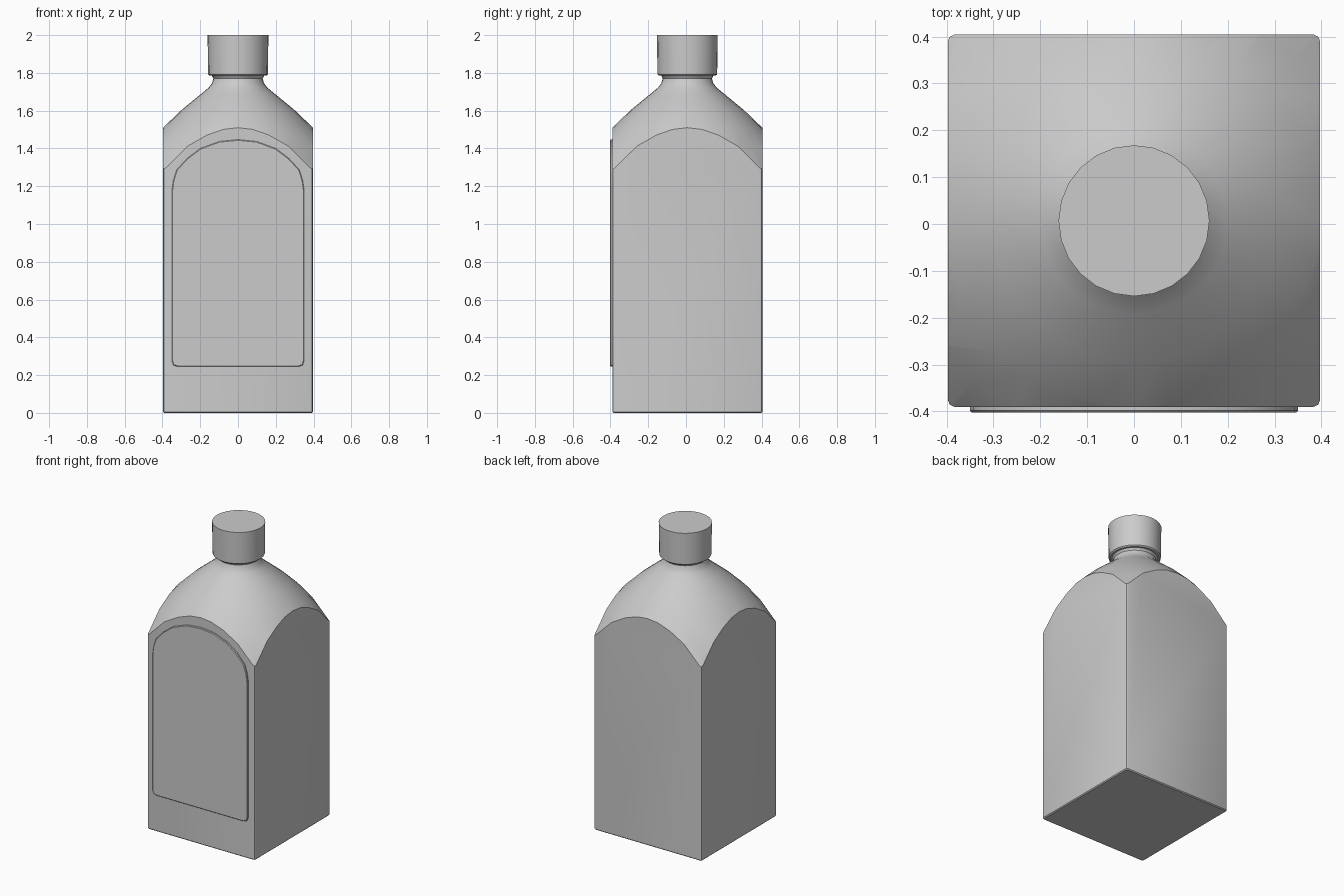
import bpy, bmesh, math

cube = bpy.data.objects.get("Cube")
if cube:
    bpy.data.objects.remove(cube, do_unlink=True)

CY = 0.007      # bottle axis, set back by the label thickness
HALF = 0.397    # half width of the square body

grey = bpy.data.materials.new("plain grey")
grey.use_nodes = True
grey.diffuse_color = (0.6, 0.6, 0.6, 1)
grey.node_tree.nodes["Principled BSDF"].inputs["Base Color"].default_value = (0.6, 0.6, 0.6, 1)


def add_object(name, bm):
    bmesh.ops.recalc_face_normals(bm, faces=bm.faces)
    mesh = bpy.data.meshes.new(name)
    bm.to_mesh(mesh)
    bm.free()
    mesh.materials.append(grey)
    ob = bpy.data.objects.new(name, mesh)
    bpy.context.collection.objects.link(ob)
    return ob


def lathe(name, profile, sides):
    """Closed solid of revolution from (radius, height) points."""
    bm = bmesh.new()
    rings = []
    for r, z in profile:
        angles = [math.tau * i / sides for i in range(sides)]
        rings.append([bm.verts.new((r * math.cos(a), CY + r * math.sin(a), z)) for a in angles])
    for low, high in zip(rings, rings[1:]):
        for i in range(sides):
            j = (i + 1) % sides
            bm.faces.new((low[i], low[j], high[j], high[i]))
    bm.faces.new(rings[0])
    bm.faces.new(rings[-1])
    return add_object(name, bm)


def activate(ob):
    bpy.ops.object.select_all(action='DESELECT')
    ob.select_set(True)
    bpy.context.view_layer.objects.active = ob


def smooth(ob, degrees=30):
    activate(ob)
    bpy.ops.object.shade_smooth_by_angle(angle=math.radians(degrees))


# Square body with softened edges
bm = bmesh.new()
bmesh.ops.create_cube(bm, size=1)
for v in bm.verts:
    v.co.x *= 2 * HALF
    v.co.y = v.co.y * 2 * HALF + CY
    v.co.z = (v.co.z + 0.5) * 1.9
upright = [e for e in bm.edges if abs(e.verts[0].co.z - e.verts[1].co.z) > 1]
bmesh.ops.bevel(bm, geom=upright, offset=0.014, segments=2, profile=0.5, affect='EDGES')
base = [e for e in bm.edges if all(v.co.z < 0.001 for v in e.verts)]
bmesh.ops.bevel(bm, geom=base, offset=0.006, segments=1, affect='EDGES')
body = add_object("bottle_body", bm)

# Domed shoulder and neck trim the top of the square body
shoulder = lathe("shoulder_cutter", [
    (0.62, -0.1), (0.62, 1.18), (0.56, 1.285), (0.48, 1.41), (0.397, 1.51),
    (0.3, 1.603), (0.2, 1.685), (0.155, 1.722), (0.138, 1.745),
    (0.13, 1.77), (0.138, 1.785), (0.155, 1.8)], 32)
trim = body.modifiers.new("shoulder", 'BOOLEAN')
trim.operation = 'INTERSECT'
trim.solver = 'EXACT'
trim.object = shoulder
activate(body)
bpy.ops.object.modifier_apply(modifier=trim.name)
shoulder.hide_render = True
bpy.data.objects.remove(shoulder, do_unlink=True)
smooth(body)

# Screw cap
cap = lathe("cap", [(0.15, 1.785), (0.158, 1.792), (0.161, 2.0)], 24)
smooth(cap)

# Raised arched label panel on the front
half = [(0.32, 0.245), (0.342, 0.252), (0.35, 0.275), (0.35, 1.18), (0.343, 1.23),
        (0.325, 1.287), (0.27, 1.347), (0.2, 1.4), (0.1, 1.437)]
outline = half + [(0, 1.447)] + [(-x, z) for x, z in reversed(half)]
bm = bmesh.new()
back = bm.faces.new([bm.verts.new((x, CY - HALF + 0.005, z)) for x, z in outline])
geom = bmesh.ops.extrude_face_region(bm, geom=[back])["geom"]
for v in geom:
    if isinstance(v, bmesh.types.BMVert):
        v.co.y = -0.402
rim = [e for e in bm.edges if all(v.co.y < -0.4 for v in e.verts)]
bmesh.ops.bevel(bm, geom=rim, offset=0.004, segments=1, affect='EDGES')
label = add_object("label_panel", bm)
smooth(label)
